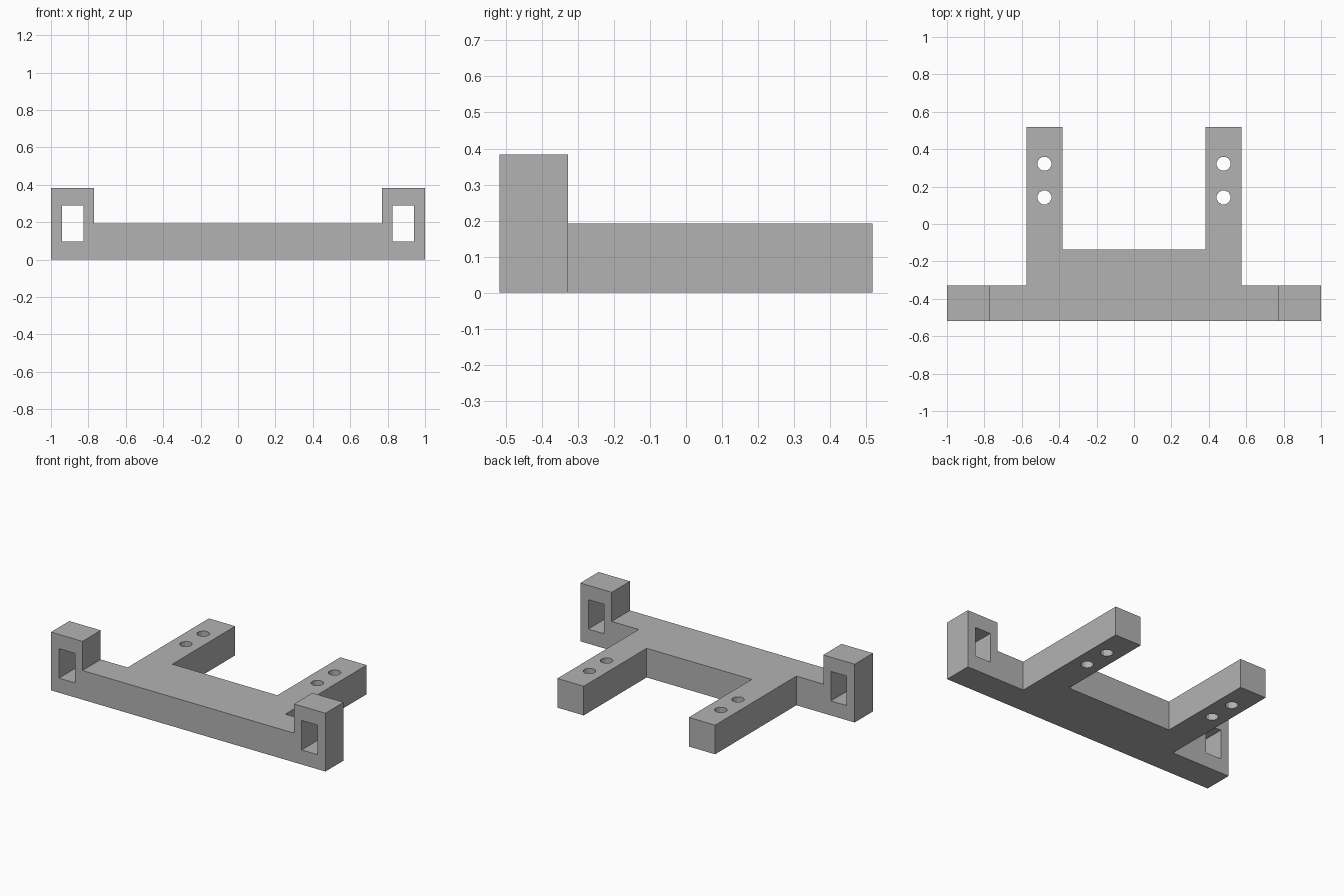
import bpy
import bmesh
from math import pi
from mathutils import Matrix, Vector

cube = bpy.data.objects.get("Cube")
if cube:
    bpy.data.objects.remove(cube, do_unlink=True)

grey = bpy.data.materials.new("plain grey")
grey.use_nodes = True
GREY = (0.45, 0.45, 0.45, 1)
grey.diffuse_color = GREY
grey.node_tree.nodes["Principled BSDF"].inputs["Base Color"].default_value = GREY

FRONT, BAR_BACK, WEB_BACK, BACK = -0.518, -0.328, -0.137, 0.518
BAR_TOP, POST_TOP = 0.192, 0.384
ARM_IN, ARM_OUT, POST_IN, END = 0.383, 0.575, 0.771, 1.0


def make_object(name, bm):
    bmesh.ops.recalc_face_normals(bm, faces=bm.faces)
    mesh = bpy.data.meshes.new(name)
    bm.to_mesh(mesh)
    bm.free()
    mesh.materials.append(grey)
    obj = bpy.data.objects.new(name, mesh)
    bpy.context.collection.objects.link(obj)
    return obj


def box(name, low, high):
    low, high = Vector(low), Vector(high)
    bm = bmesh.new()
    bmesh.ops.create_cube(bm, size=1, matrix=Matrix.Translation((low + high) / 2)
                          @ Matrix.Diagonal((*(high - low), 1)))
    return make_object(name, bm)


def mirrored_box(name, low, high, side):
    xs = sorted((low[0] * side, high[0] * side))
    return box(name, (xs[0], *low[1:]), (xs[1], *high[1:]))


def combine(target, tool, operation):
    mod = target.modifiers.new(operation.lower(), "BOOLEAN")
    mod.operation, mod.solver, mod.object = operation, "EXACT", tool
    bpy.context.view_layer.objects.active = target
    bpy.ops.object.modifier_apply(modifier=mod.name)
    bpy.data.objects.remove(tool, do_unlink=True)


# Crossbar, web and arms: one mirrored plan outline, extruded upwards
half = [(END, FRONT), (END, BAR_BACK), (ARM_OUT, BAR_BACK),
        (ARM_OUT, BACK), (ARM_IN, BACK), (ARM_IN, WEB_BACK)]
plan = half + [(-x, y) for x, y in reversed(half)]
bm = bmesh.new()
face = bm.faces.new([bm.verts.new((x, y, 0)) for x, y in plan])
lifted = bmesh.ops.extrude_face_region(bm, geom=[face])["geom"]
bmesh.ops.translate(bm, vec=(0, 0, BAR_TOP),
                    verts=[v for v in lifted if isinstance(v, bmesh.types.BMVert)])
bracket = make_object("mounting_bracket", bm)

for side in (-1, 1):
    # End post with its rectangular slot
    post = mirrored_box("end_post", (POST_IN, FRONT, 0), (END, BAR_BACK, POST_TOP), side)
    combine(bracket, post, "UNION")
    slot = mirrored_box("slot_cutter", (0.827, -0.7, 0.096), (0.942, -0.2, 0.29), side)
    combine(bracket, slot, "DIFFERENCE")

    # Two screw holes through each arm
    for y in (0.142, 0.322):
        bm = bmesh.new()
        bmesh.ops.create_cone(bm, cap_ends=True, segments=12, radius1=0.038, radius2=0.038,
                              depth=1, matrix=Matrix.Translation((side * 0.479, y, 0.1))
                              @ Matrix.Rotation(pi / 12, 4, "Z"))
        combine(bracket, make_object("hole_cutter", bm), "DIFFERENCE")
